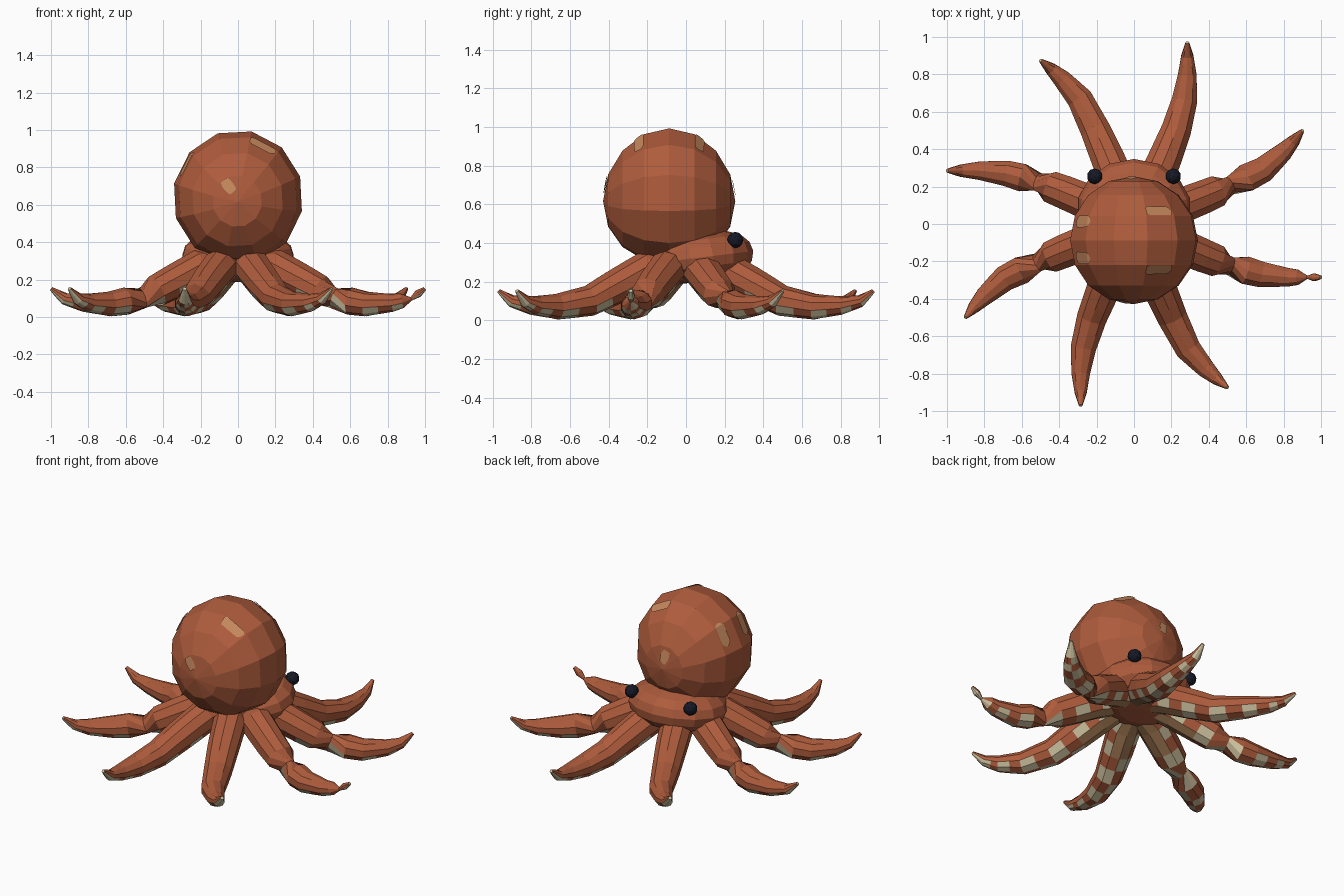
import bpy, bmesh, math
from mathutils import Vector, Matrix

cube = bpy.data.objects.get("Cube")
if cube:
    bpy.data.objects.remove(cube)


def material(name, rgb):
    m = bpy.data.materials.new(name)
    m.use_nodes = True
    m.diffuse_color = (*rgb, 1)
    m.node_tree.nodes["Principled BSDF"].inputs["Base Color"].default_value = (*rgb, 1)
    return m


SKIN = material("terracotta", (0.42, 0.106, 0.045))
SUCKER = material("sucker_beige", (0.62, 0.54, 0.35))
TAN = material("inner_arm_tan", (0.42, 0.22, 0.10))
SPOT = material("spot_sand", (0.56, 0.25, 0.11))
EYE = material("eye_navy", (0.008, 0.01, 0.02))


def finish(name, bm, *mats):
    bmesh.ops.recalc_face_normals(bm, faces=bm.faces)
    mesh = bpy.data.meshes.new(name)
    bm.to_mesh(mesh)
    bm.free()
    for m in mats:
        mesh.materials.append(m)
    obj = bpy.data.objects.new(name, mesh)
    bpy.context.collection.objects.link(obj)
    return obj


# Round mantle with its poles along the y axis
MANTLE = Vector((0, -0.087, 0.64))
RADIUS = 0.36
bm = bmesh.new()
bmesh.ops.create_uvsphere(bm, u_segments=12, v_segments=8, radius=RADIUS)
for v in bm.verts:
    v.co.y -= 0.025 * abs(v.co.z / RADIUS) ** 2
bmesh.ops.transform(bm, verts=bm.verts, matrix=Matrix.Translation(MANTLE)
                    @ Matrix.Diagonal((0.97, 0.95, 1, 1))
                    @ Matrix.Rotation(math.radians(12), 4, "Y")
                    @ Matrix.Rotation(math.pi / 2, 4, "X"))
mantle = finish("mantle", bm, SKIN)

# Low domed head with full shoulders between the mantle and the arms
bm = bmesh.new()
bmesh.ops.create_uvsphere(bm, u_segments=14, v_segments=8, radius=1)
for v in bm.verts:
    h = v.co.xy.length
    if h > 0.01:
        v.co.xy *= h ** -0.35
bmesh.ops.transform(bm, verts=bm.verts, matrix=Matrix.Translation((0, 0.08, 0.325))
                    @ Matrix.Rotation(math.radians(7), 4, "X")
                    @ Matrix.Diagonal((0.305, 0.27, 0.13, 1)))
finish("head", bm, SKIN)

# Eyes
for side, label in ((1, "left"), (-1, "right")):
    bm = bmesh.new()
    bmesh.ops.create_icosphere(bm, subdivisions=2, radius=0.042)
    bmesh.ops.translate(bm, verts=bm.verts, vec=(0.21 * side, 0.255, 0.415))
    finish(f"{label}_eye", bm, EYE)


# Thin rounded spots laid on the mantle
def spot(name, direction, length, width):
    n = Vector(direction).normalized()
    along = Vector((0, 1, 0)).cross(n).normalized()
    across = n.cross(along)
    bm = bmesh.new()
    bmesh.ops.create_grid(bm, x_segments=12, y_segments=6, size=1)
    for v in bm.verts:
        x, y = v.co.x, v.co.y
        x *= 1 - 0.3 * y * y
        v.co = MANTLE + n * RADIUS + along * x * length / 2 + across * y * width / 2
    obj = finish(name, bm, SPOT)
    wrap = obj.modifiers.new("lay_on_mantle", "SHRINKWRAP")
    wrap.target = mantle
    wrap.wrap_mode = "ABOVE_SURFACE"
    wrap.offset = 0.007


spot("top_back_spot", (0.38, 0.46, 0.8), 0.16, 0.065)
spot("top_front_spot", (0.38, -0.46, 0.8), 0.16, 0.065)
spot("side_back_spot", (-0.8, 0.29, 0.53), 0.16, 0.065)
spot("side_front_spot", (-0.8, -0.27, 0.53), 0.16, 0.065)
spot("front_spot", (-0.14, -0.95, 0.17), 0.06, 0.08)
spot("back_spot", (-0.05, 0.95, 0.15), 0.06, 0.08)

# Arm profiles shared by all arms: centre height and radii
HEIGHT = (0.29, 0.262, 0.18, 0.1, 0.07, 0.076, 0.098, 0.152)
HALF_WIDTH = (0.07, 0.1, 0.094, 0.084, 0.072, 0.052, 0.034, 0.01)
HALF_HEIGHT = (0.06, 0.098, 0.092, 0.08, 0.066, 0.048, 0.032, 0.01)
# Each path is a sideways bend and a forward reach
PATHS = {"straight": ((0.03, 0.1, 0.165, 0.225, 0.27, 0.285, 0.285, 0.285),
                      (0.02, 0.2, 0.35, 0.5, 0.66, 0.8, 0.9, 0.97)),
         "curved": ((-0.02, -0.08, -0.14, -0.205, -0.29, -0.385, -0.445, -0.5),
                    (0.02, 0.2, 0.35, 0.5, 0.67, 0.775, 0.83, 0.875))}
SIDES = 10


def resample(values):
    out = []
    for a, b in zip(values, values[1:]):
        out += [a, (a + b) / 2]
    return out + [values[-1]]


def arm(name, route, turn, twisted, pinched_tip):
    xs, ys, zs, ws, hs = map(resample, (*route, HEIGHT, HALF_WIDTH, HALF_HEIGHT))
    path = [Vector(p) for p in zip(xs, ys, zs)]
    last = len(path) - 1
    bm = bmesh.new()
    rings = []
    for i, p in enumerate(path):
        tangent = (path[min(i + 1, last)] - path[max(i - 1, 0)]).normalized()
        right = tangent.cross(Vector((0, 0, 1))).normalized()
        up = right.cross(tangent)
        w, h, twist = ws[i], hs[i], 0
        if twisted and i == 6:
            w, h, twist = w * 0.6, h * 0.7, 0.8
        if pinched_tip and i == last - 2:
            w, h = w * 0.25, h * 0.3
        ring = []
        for j in range(SIDES):
            a = 2 * math.pi * j / SIDES - math.pi / 2 + twist
            ring.append(bm.verts.new(p + right * w * math.cos(a) + up * h * math.sin(a)))
        rings.append(ring)
    # Checked suckers along the underside, with a tan middle near the body
    for i in range(last):
        for j in range(SIDES):
            k = (j + 1) % SIDES
            f = bm.faces.new((rings[i][j], rings[i][k], rings[i + 1][k], rings[i + 1][j]))
            if j in (0, 1, SIDES - 2, SIDES - 1):
                if i < 4 and j in (0, SIDES - 1):
                    f.material_index = 2
                elif (i + (j < 2)) % 2 or i >= last - 2:
                    f.material_index = 1
    bm.faces.new(rings[0])
    bm.faces.new(rings[-1]).material_index = 1
    stretch = 1.03 if turn % 2 else 1
    bmesh.ops.transform(bm, verts=bm.verts, matrix=Matrix.Diagonal((stretch, 1, 1, 1))
                        @ Matrix.Rotation(-turn * math.pi / 2, 4, "Z"))
    finish(name, bm, SKIN, SUCKER, TAN)


for turn, place in enumerate(("back", "left", "front", "right")):
    for label, route in PATHS.items():
        arm(f"{place}_{label}_arm", route, turn, turn % 2 == 1,
            place == "left" and label == "straight")
